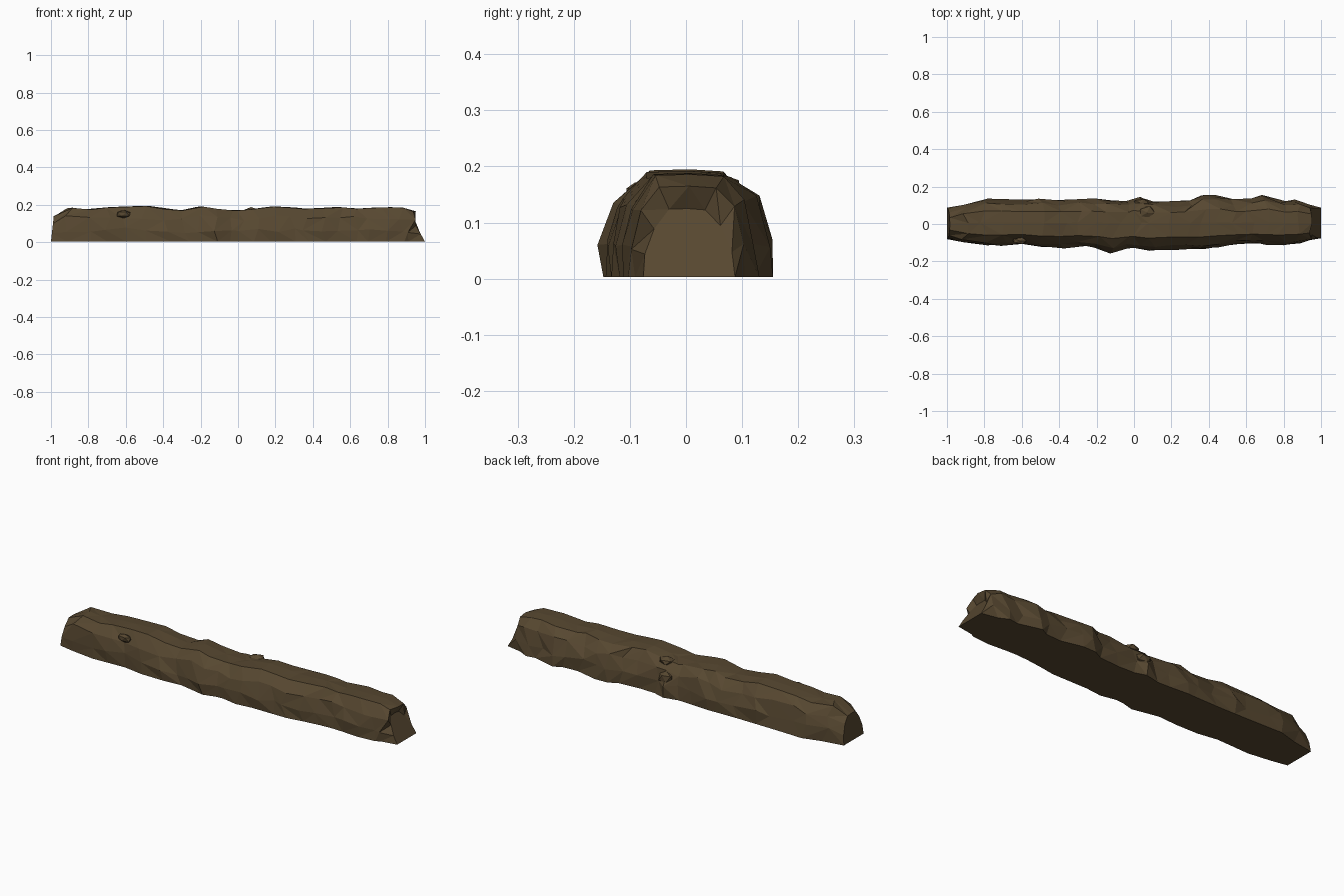
import bpy, bmesh, random
from mathutils import Vector

if "Cube" in bpy.data.objects:
    bpy.data.objects.remove(bpy.data.objects["Cube"])
random.seed(4)

earth = bpy.data.materials.new("earth_brown")
earth.diffuse_color = (0.095, 0.064, 0.030, 1)
earth.use_nodes = True
earth.node_tree.nodes["Principled BSDF"].inputs["Base Color"].default_value = earth.diffuse_color

# Outlines read along x: back edge, front edge, ridge height
back = [(-1, .09), (-.9, .11), (-.8, .14), (-.6, .135), (-.4, .132), (-.2, .137), (-.06, .122),
        (0, .15), (.1, .125), (.2, .122), (.3, .132), (.37, .158), (.45, .16), (.57, .122),
        (.7, .16), (.8, .122), (.85, .145), (.92, .11), (1, .09)]
front = [(-1, .085), (-.8, .12), (-.6, .112), (-.5, .13), (-.35, .132), (-.25, .12), (-.13, .155),
         (0, .125), (.08, .155), (.15, .14), (.37, .14), (.5, .115), (.65, .107), (.82, .12), (1, .08)]
ridge = [(-1, .14), (-.9, .185), (-.8, .176), (-.7, .187), (-.5, .195), (-.3, .166), (-.2, .192),
         (-.07, .172), (.05, .171), (.2, .192), (.4, .178), (.53, .19), (.6, .179),
         (.75, .188), (.87, .186), (.93, .165), (1, .125)]

def sample(curve, x):
    for (x0, a), (x1, b) in zip(curve, curve[1:]):
        if x <= x1:
            return a + (b - a) * (x - x0) / (x1 - x0)
    return curve[-1][1]

# Cross-section: side fraction, height fraction
profile = [(-.95, 0), (-1, .33), (-.86, .7), (-.5, .99), (.05, 1), (.5, .98), (.84, .75), (1, .36), (.97, 0)]
stations = [-1, -.9, -.8, -.7, -.6, -.5, -.38, -.28, -.2, -.13, -.05, .02, .1, .2, .29,
            .37, .45, .54, .62, .7, .79, .87, .93, 1]

# Main earth bank, lofted from the sections
bm = bmesh.new()
rings = []
for i, x in enumerate(stations):
    end = i in (0, len(stations) - 1)
    ring = []
    for s, h in profile:
        px, jit = x, 1
        if end:
            px -= (1 if x > 0 else -1) * h * (.07 if x > 0 else .015)
            s *= 1 - .25 * h
        else:
            px += random.uniform(-.025, .025)
            if 0 < h < .95:
                jit = random.uniform(.88, 1.02)
                h += random.uniform(-.07, .07)
        y = s * jit * sample(back if s > 0 else front, x)
        ring.append(bm.verts.new((px, y, .004 + h * (sample(ridge, x) - .004))))
    rings.append(ring)
n = len(profile)
for a, b in zip(rings, rings[1:]):
    for j in range(n):
        k = (j + 1) % n
        p, q, r, t = a[j], b[j], b[k], a[k]
        if random.random() < .5:
            bm.faces.new((p, q, r)); bm.faces.new((p, r, t))
        else:
            bm.faces.new((p, q, t)); bm.faces.new((q, r, t))
bm.faces.new(rings[0])
bm.faces.new(rings[-1][::-1])
bmesh.ops.recalc_face_normals(bm, faces=bm.faces)
for v in bm.verts:
    if v.co.z < .005:
        v.co.z = .003

def finish(bm, name):
    me = bpy.data.meshes.new(name)
    bm.to_mesh(me)
    bm.free()
    me.materials.append(earth)
    ob = bpy.data.objects.new(name, me)
    bpy.context.collection.objects.link(ob)
    return ob

finish(bm, "earth_bank")

# Small clods half sunk into the bank
def clod(name, loc, size):
    b = bmesh.new()
    bmesh.ops.create_icosphere(b, subdivisions=1, radius=1)
    for v in b.verts:
        k = random.uniform(.8, 1.05)
        v.co = Vector(loc) + Vector([c * s * k for c, s in zip(v.co, size)])
    finish(b, name)

clod("top_clod", (.07, .06, .165), (.05, .04, .022))
clod("back_clod", (.04, .11, .10), (.05, .03, .04))
clod("front_clod", (-.61, -.09, .15), (.045, .02, .025))
